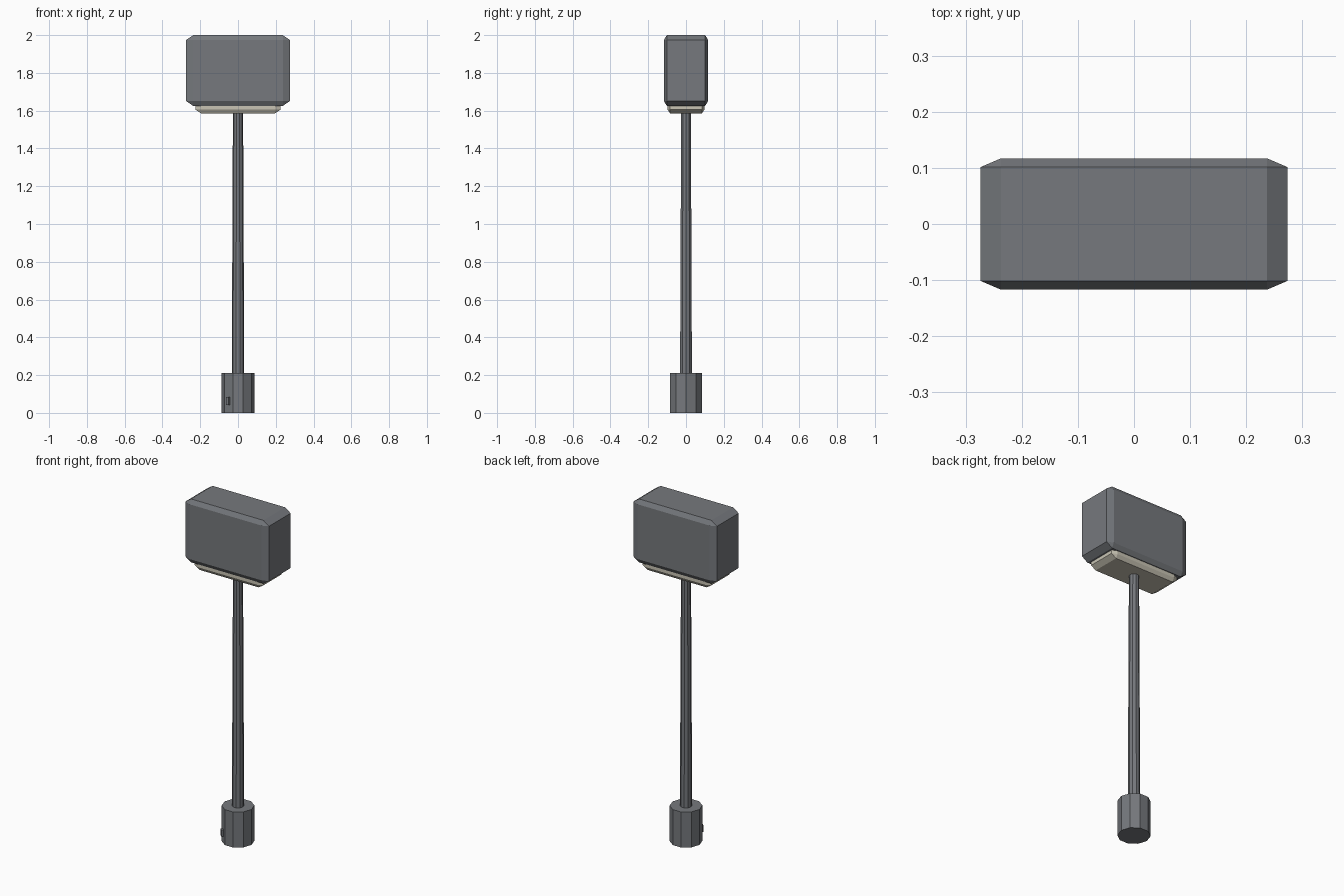
import bpy
import math

if "Cube" in bpy.data.objects:
    bpy.data.objects.remove(bpy.data.objects["Cube"], do_unlink=True)


def material(name, color):
    mat = bpy.data.materials.new(name)
    mat.use_nodes = True
    mat.diffuse_color = color
    mat.node_tree.nodes["Principled BSDF"].inputs["Base Color"].default_value = color
    return mat


grey = material("slate_grey", (0.18, 0.19, 0.205, 1))
cream = material("cream", (0.58, 0.55, 0.455, 1))


def box(name, mat, center, size, turn=0, bevel=0):
    """Box scaled from a unit cube, so the chamfer stretches with it."""
    bpy.ops.mesh.primitive_cube_add(size=1, location=center, rotation=(0, 0, turn))
    obj = bpy.context.object
    obj.name = name
    obj.scale = size
    obj.data.materials.append(mat)
    if bevel:
        mod = obj.modifiers.new("Chamfer", 'BEVEL')
        mod.width = bevel
        mod.segments = 1
    return obj


def post(name, mat, r_bottom, r_top, z0, z1, sides=10):
    """Upright faceted post with a flat side facing the front."""
    bpy.ops.mesh.primitive_cone_add(vertices=sides, radius1=r_bottom, radius2=r_top,
                                    depth=z1 - z0, location=(0, 0, (z0 + z1) / 2),
                                    rotation=(0, 0, math.pi / 2))
    obj = bpy.context.object
    obj.name = name
    obj.data.materials.append(mat)
    return obj


# Head and the pale block set into its underside
box("head", grey, (0, 0, 1.8125), (0.548, 0.234, 0.375), bevel=0.0675)
box("head_insert", cream, (0, 0, 1.735), (0.45, 0.194, 0.3), bevel=0.0675)

# Tapered handle and faceted grip
post("handle", grey, 0.033, 0.027, 0.2, 1.6)
post("grip", grey, 0.088, 0.088, 0, 0.21)

# Small button on the grip facet right of the front
angle = math.radians(-126)
reach = 0.086
box("grip_button", grey, (reach * math.cos(angle), reach * math.sin(angle), 0.063),
    (0.02, 0.016, 0.04), turn=angle)
